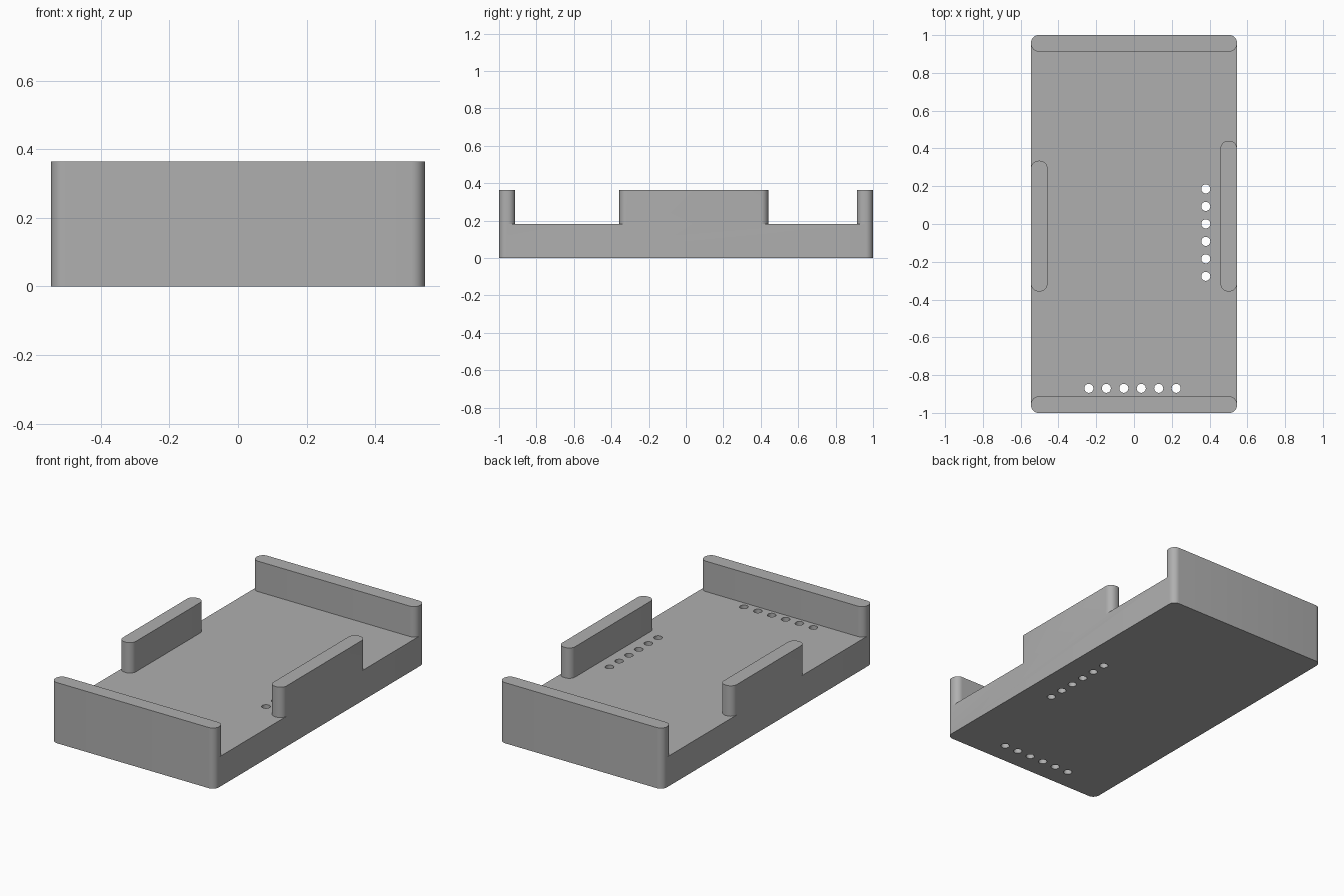
import bpy, bmesh, math

cube = bpy.data.objects.get("Cube")
if cube:
    bpy.data.objects.remove(cube)

mat = bpy.data.materials.new("plain grey")
mat.use_nodes = True
GREY = (0.43, 0.43, 0.43, 1)
mat.diffuse_color = GREY
mat.node_tree.nodes["Principled BSDF"].inputs["Base Color"].default_value = GREY


def prism(name, outline, z0, z1):
    """Extrude a closed outline between two heights."""
    bm = bmesh.new()
    face = bm.faces.new([bm.verts.new((x, y, z0)) for x, y in outline])
    top = bmesh.ops.extrude_face_region(bm, geom=[face])["geom"]
    bmesh.ops.translate(bm, vec=(0, 0, z1 - z0),
                        verts=[v for v in top if isinstance(v, bmesh.types.BMVert)])
    bmesh.ops.recalc_face_normals(bm, faces=bm.faces)
    mesh = bpy.data.meshes.new(name)
    bm.to_mesh(mesh)
    bm.free()
    mesh.materials.append(mat)
    obj = bpy.data.objects.new(name, mesh)
    bpy.context.collection.objects.link(obj)
    return obj


def rounded(x0, x1, y0, y1, r=0.04, steps=8):
    """Outline of a rectangle with round corners."""
    corners = [(x1 - r, y1 - r), (x0 + r, y1 - r), (x0 + r, y0 + r), (x1 - r, y0 + r)]
    return [(cx + r * math.cos(a), cy + r * math.sin(a))
            for q, (cx, cy) in enumerate(corners)
            for a in [(q + i / steps) * math.pi / 2 for i in range(steps + 1)]]


def combine(target, tool, operation):
    mod = target.modifiers.new(operation.lower(), 'BOOLEAN')
    mod.operation = operation
    mod.solver = 'EXACT'
    mod.object = tool
    bpy.context.view_layer.objects.active = target
    bpy.ops.object.modifier_apply(modifier=mod.name)
    bpy.data.objects.remove(tool)


W, FLOOR, TOP = 0.545, 0.182, 0.365

# Base plate with rounded corners
tray = prism("tray", rounded(-W, W, -1, 1), 0, FLOOR)

# Upright walls: two full-width ends and two short sides of unequal length
walls = {
    "front_wall": (-W, W, -1, -0.913),
    "back_wall": (-W, W, 0.913, 1),
    "right_wall": (-W, -W + 0.087, -0.357, 0.335),
    "left_wall": (W - 0.087, W, -0.357, 0.44),
}
for name, box in walls.items():
    combine(tray, prism(name, rounded(*box), FLOOR, TOP), 'UNION')

# Two rows of six through holes
PITCH = 0.0925
centres = [(0.38, -0.277 + i * PITCH) for i in range(6)]
centres += [(-0.239 + i * PITCH, -0.87) for i in range(6)]
for cx, cy in centres:
    r = 0.024
    hole = prism("hole_cutter", rounded(cx - r, cx + r, cy - r, cy + r, r * 0.999, 6), -0.1, 0.3)
    combine(tray, hole, 'DIFFERENCE')

# Smooth round corners, crisp edges
bpy.ops.object.select_all(action='DESELECT')
tray.select_set(True)
bpy.context.view_layer.objects.active = tray
bpy.ops.object.shade_smooth_by_angle(angle=math.radians(30))
